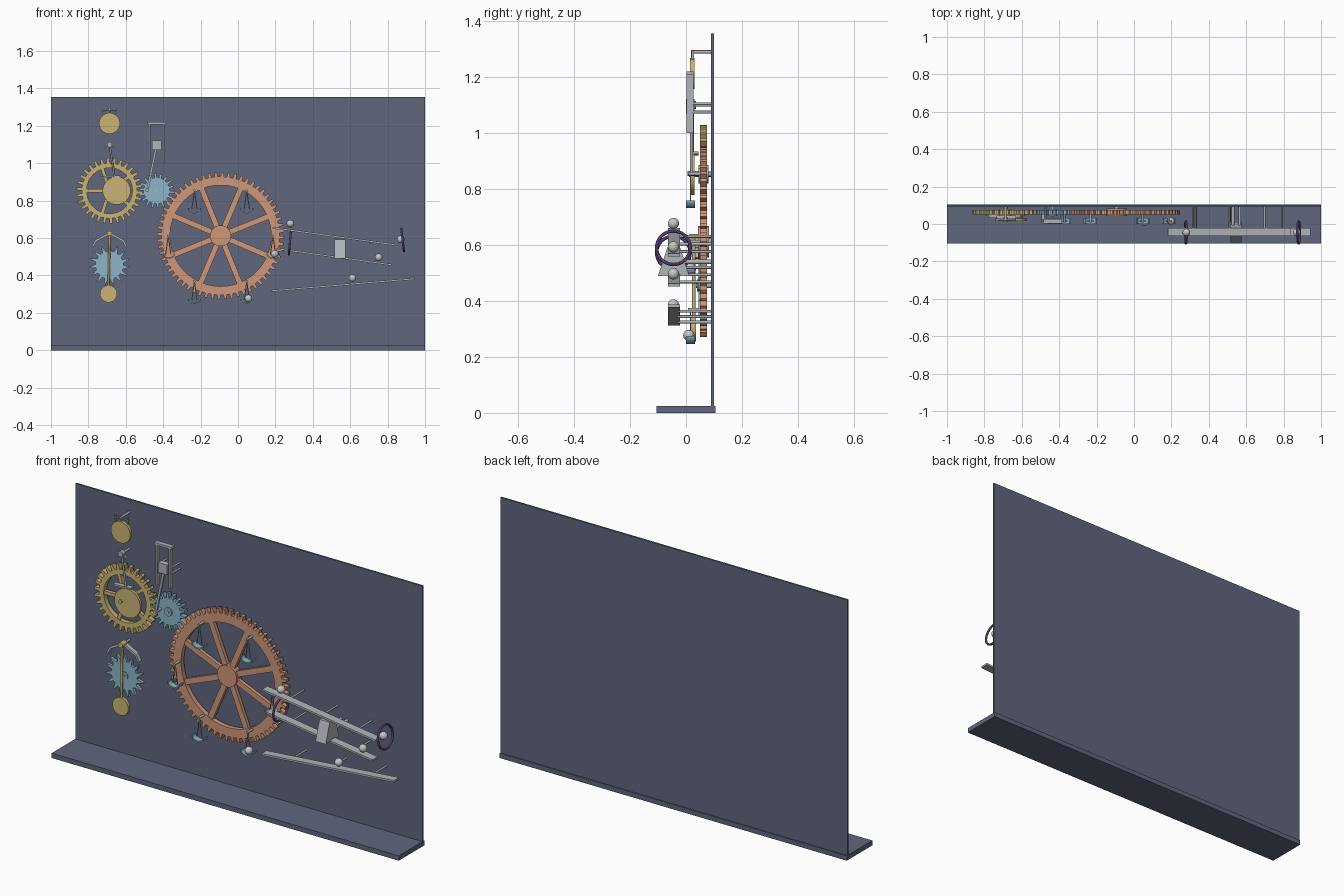
import bpy, bmesh, math
from mathutils import Vector

cube = bpy.data.objects.get("Cube")
if cube:
    bpy.data.objects.remove(cube, do_unlink=True)


def material(name, rgb):
    m = bpy.data.materials.new(name)
    m.use_nodes = True
    m.diffuse_color = (*rgb, 1)
    m.node_tree.nodes["Principled BSDF"].inputs["Base Color"].default_value = (*rgb, 1)
    return m


SLATE = material("slate", (0.115, 0.133, 0.205))
COPPER = material("copper", (0.62, 0.31, 0.19))
BRASS = material("brass", (0.59, 0.45, 0.17))
BLUE = material("light blue", (0.26, 0.46, 0.58))
STEEL = material("steel", (0.43, 0.46, 0.50))
SILVER = material("silver", (0.58, 0.58, 0.58))
PURPLE = material("purple", (0.23, 0.13, 0.40))


def finish(obj, name, mat, smooth=False):
    obj.name = name
    obj.data.materials.append(mat)
    if smooth:
        bpy.ops.object.select_all(action="DESELECT")
        obj.select_set(True)
        bpy.context.view_layer.objects.active = obj
        bpy.ops.object.shade_smooth_by_angle()
    return obj


def from_bmesh(bm, name, mat, smooth=False):
    bmesh.ops.recalc_face_normals(bm, faces=bm.faces)
    mesh = bpy.data.meshes.new(name)
    bm.to_mesh(mesh)
    bm.free()
    obj = bpy.data.objects.new(name, mesh)
    bpy.context.collection.objects.link(obj)
    return finish(obj, name, mat, smooth)


def box(name, lo, hi, mat):
    bm = bmesh.new()
    bmesh.ops.create_cube(bm, size=1)
    for v in bm.verts:
        v.co = [a + (b - a) * (c + 0.5) for a, b, c in zip(lo, hi, v.co)]
    return from_bmesh(bm, name, mat)


def rod(name, a, b, r, mat, sides=16):
    a, b = Vector(a), Vector(b)
    bpy.ops.mesh.primitive_cylinder_add(vertices=sides, radius=r, depth=(b - a).length,
                                        location=(a + b) / 2)
    obj = bpy.context.object
    obj.rotation_euler = (b - a).to_track_quat("Z", "Y").to_euler()
    return finish(obj, name, mat, True)


def disc(name, x, z, r, y0, y1, mat):
    return rod(name, (x, y0, z), (x, y1, z), r, mat, 40)


def bar(name, a, b, y0, y1, thick, mat):
    """Flat bar in the xz plane between points a and b."""
    a, b = Vector(a), Vector(b)
    n = Vector((a.y - b.y, b.x - a.x)).normalized() * thick / 2
    return prism(name, [a + n, b + n, b - n, a - n], y0, y1, mat)


def prism(name, pts, y0, y1, mat):
    bm = bmesh.new()
    face = bm.faces.new([bm.verts.new((p[0], y0, p[1])) for p in pts])
    ext = bmesh.ops.extrude_face_region(bm, geom=[face])["geom"]
    for v in ext:
        if isinstance(v, bmesh.types.BMVert):
            v.co.y = y1
    return from_bmesh(bm, name, mat)


def gear(name, x, z, tooth, teeth, inner, y0, y1, mat):
    """Toothed ring; tooth is a list of (fraction of pitch, radius)."""
    bm = bmesh.new()
    rows = []
    for k in range(teeth):
        for f, r in tooth:
            a = math.tau * (k + f) / teeth
            c, s = math.cos(a), math.sin(a)
            rows.append([bm.verts.new((x + q * c, y, z + q * s))
                         for q, y in ((r, y0), (r, y1), (inner, y1), (inner, y0))])
    for i, p in enumerate(rows):
        q = rows[(i + 1) % len(rows)]
        for j in range(4):
            bm.faces.new((p[j], p[(j + 1) % 4], q[(j + 1) % 4], q[j]))
    return from_bmesh(bm, name, mat)


def spokes(name, x, z, count, start, r, width, y0, y1, mat):
    for i in range(count):
        a = start + math.tau * i / count
        bar(f"{name}_{i + 1}", (x, z), (x + r * math.cos(a), z + r * math.sin(a)),
            y0, y1, width, mat)


def square_tooth(root, tip):
    return [(0, root), (0.45, root), (0.55, tip), (0.9, tip)]


# Base and back board
box("base", (-1, -0.105, 0), (1, 0.105, 0.025), SLATE)
box("back_board", (-1, 0.09, 0.02), (1, 0.1, 1.355), SLATE)

# Large copper wheel
WX, WZ = -0.093, 0.612
gear("large_wheel_rim", WX, WZ, square_tooth(0.316, 0.34), 60, 0.27, 0.05, 0.075, COPPER)
spokes("large_wheel_spoke", WX, WZ, 8, math.radians(22), 0.28, 0.03, 0.053, 0.072, COPPER)
disc("large_wheel_hub", WX, WZ, 0.056, 0.042, 0.083, COPPER)
disc("large_wheel_axle", WX, WZ, 0.012, 0.05, 0.09, STEEL)

# Hanging buckets on the large wheel
for i in range(6):
    a = math.tau * i / 6
    px, pz = WX + 0.28 * math.cos(a), WZ + 0.28 * math.sin(a)
    disc(f"bucket_pin_{i + 1}", px, pz, 0.006, 0.008, 0.055, STEEL)
    for s in (-1, 1):
        rod(f"bucket_hanger_{i + 1}", (px, 0.016, pz), (px + 0.014 * s, 0.016, pz - 0.1),
            0.0025, STEEL, 8)
    arc = [math.pi + math.pi * k / 12 for k in range(13)]
    outer = [(px + 0.036 * math.cos(t), pz - 0.095 + 0.028 * math.sin(t)) for t in arc]
    inner = [(px + 0.03 * math.cos(t), pz - 0.095 + 0.021 * math.sin(t)) for t in reversed(arc)]
    prism(f"bucket_{i + 1}", outer + inner, 0, 0.033, BLUE)

# Brass wheel with its pendulum
BX, BZ = -0.687, 0.853
gear("brass_wheel_rim", BX, BZ, square_tooth(0.148, 0.176), 30, 0.122, 0.05, 0.075, BRASS)
spokes("brass_wheel_spoke", BX, BZ, 5, math.pi, 0.13, 0.018, 0.053, 0.072, BRASS)
disc("brass_wheel_hub", BX, BZ, 0.033, 0.045, 0.08, BRASS)
disc("brass_wheel_axle", BX, BZ, 0.01, 0.01, 0.09, STEEL)
disc("middle_pendulum_bob", -0.649, BZ, 0.075, 0.016, 0.03, BRASS)
rod("middle_pendulum_rod", (BX, 0.023, 1.1), (-0.649, 0.023, BZ), 0.005, STEEL)
disc("middle_pendulum_pivot", BX, 1.1, 0.014, 0.012, 0.035, STEEL)
rod("middle_pendulum_post", (BX, 0.02, 1.1), (BX, 0.09, 1.1), 0.006, STEEL)
bar("middle_anchor", (-0.735, 0.925), (-0.63, 0.93), 0.02, 0.045, 0.009, STEEL)
for s in (-1, 1):
    bar("middle_pivot_arm", (BX, 1.1), (BX + 0.028 * s, 1.08), 0.02, 0.03, 0.006, STEEL)

# Upper pendulum bob with its small anchor
disc("upper_bob", BX, 1.213, 0.056, 0.015, 0.03, BRASS)
rod("upper_rod", (BX, 0.022, 1.213), (BX, 0.022, 1.29), 0.004, BRASS)
rod("upper_post", (BX, 0.018, 1.29), (BX, 0.09, 1.29), 0.006, STEEL)
for s in (-1, 1):
    bar("upper_anchor_arm", (BX, 1.285), (BX + 0.036 * s, 1.278), 0.02, 0.028, 0.005, STEEL)
    bar("upper_anchor_tip", (BX + 0.036 * s, 1.295), (BX + 0.036 * s, 1.262), 0.02, 0.028,
        0.005, STEEL)

# Lower escapement: pointed wheel, anchor and pendulum
EX, EZ = -0.687, 0.455
gear("escape_wheel", EX, EZ, [(0, 0.075), (0.35, 0.075), (0.7, 0.108), (0.8, 0.108)],
     15, 0.01, 0.045, 0.06, BLUE)
disc("escape_wheel_hub", EX, EZ, 0.022, 0.04, 0.065, BLUE)
disc("escape_wheel_axle", EX, EZ, 0.008, 0.035, 0.09, STEEL)
rod("lower_pendulum_rod", (EX, 0.028, 0.625), (EX - 0.005, 0.028, 0.302), 0.006, BRASS)
disc("lower_pendulum_bob", EX - 0.005, 0.302, 0.046, 0.02, 0.036, BRASS)
disc("lower_pivot", EX, 0.625, 0.014, 0.012, 0.05, BRASS)
rod("lower_post", (EX, 0.03, 0.625), (EX, 0.09, 0.625), 0.006, STEEL)
for s in (-1, 1):
    bar("lower_anchor_arm", (EX, 0.625), (EX + 0.075 * s, 0.585), 0.032, 0.055, 0.012, STEEL)
    bar("lower_anchor_pallet", (EX + 0.072 * s, 0.588), (EX + 0.09 * s, 0.553), 0.032, 0.055,
        0.01, STEEL)

# Blue pinion with crank and slider
CX, CZ = -0.435, 0.853
gear("blue_pinion", CX, CZ, square_tooth(0.07, 0.094), 18, 0.01, 0.05, 0.075, BLUE)
disc("blue_pinion_hub", CX, CZ, 0.022, 0.044, 0.08, BLUE)
disc("blue_pinion_axle", CX, CZ, 0.008, 0.04, 0.09, STEEL)
disc("crank_pin", -0.485, 0.855, 0.009, 0.005, 0.055, STEEL)
bar("connecting_rod", (-0.485, 0.855), (CX, 1.095), 0.014, 0.024, 0.012, STEEL)
box("slider_block", (CX - 0.026, 0.0, 1.07), (CX + 0.026, 0.03, 1.122), STEEL)
for s in (-1, 1):
    x = CX + 0.038 * s
    box("slider_guide", (x - 0.004, 0.002, 1.0), (x + 0.004, 0.027, 1.22), STEEL)
    for z in (1.075, 1.105):
        rod("guide_post", (x, 0.02, z), (x, 0.09, z), 0.005, STEEL)
box("slider_top_bar", (CX - 0.05, 0.002, 1.208), (CX + 0.05, 0.027, 1.22), STEEL)

# Sloping ball rails with posts to the board
rails = {"upper_rail": ((0.185, 0.655), (0.837, 0.564)),
         "middle_rail": ((0.206, 0.543), (0.82, 0.457)),
         "lower_rail": ((0.18, 0.318), (0.944, 0.382))}
for name, (a, b) in rails.items():
    bar(name, a, b, -0.065, -0.022, 0.01, STEEL)
    for t in (0.2, 0.5, 0.8):
        x, z = Vector(a).lerp(Vector(b), t)
        rod(f"{name}_post", (x, -0.03, z - 0.006), (x, 0.09, z - 0.006), 0.005, STEEL)

# Wedge block between the rails
wedge = box("wedge_block", (0.516, -0.1, 0.49), (0.575, 0.012, 0.592), STEEL)
for v in wedge.data.vertices:
    if v.co.z > 0.55:
        v.co.y = -0.044 + (v.co.y + 0.044) * 0.4
for x in (0.53, 0.565):
    rod("wedge_post", (x, -0.02, 0.54), (x, 0.09, 0.54), 0.008, STEEL)

# Upright purple rings around the rails
for x, z, tilt in ((0.277, 0.572, 5), (0.88, 0.59, -7)):
    bpy.ops.mesh.primitive_torus_add(
        major_radius=0.06, minor_radius=0.006, major_segments=48, minor_segments=10,
        location=(x, -0.045, z), rotation=(0, math.radians(90 + tilt), 0))
    finish(bpy.context.object, "ring", PURPLE, True)

# Balls
for x, y, z in ((0.28, -0.045, 0.677), (0.87, -0.045, 0.593), (0.752, -0.045, 0.497),
                (0.612, -0.045, 0.386), (0.197, 0.016, 0.515), (0.056, 0.01, 0.277)):
    bpy.ops.mesh.primitive_uv_sphere_add(segments=24, ring_count=14, radius=0.02,
                                         location=(x, y, z))
    finish(bpy.context.object, "ball", SILVER, True)
